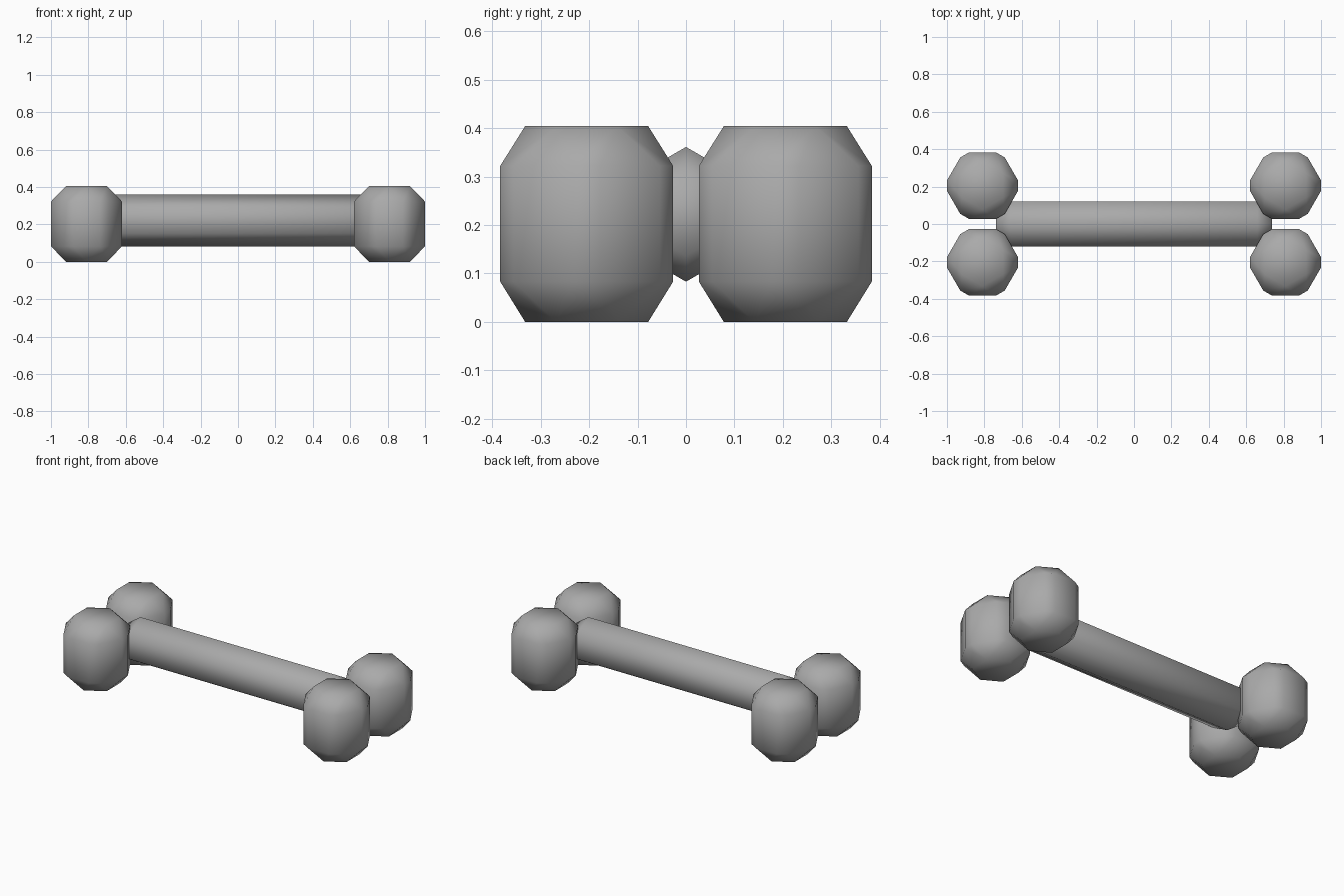
import bpy, bmesh
from math import sin, cos, radians
from mathutils import Matrix

cube = bpy.data.objects.get("Cube")
if cube:
    bpy.data.objects.remove(cube, do_unlink=True)

grey = bpy.data.materials.new("bone_grey")
grey.use_nodes = True
colour = (0.4, 0.4, 0.4, 1)
grey.diffuse_color = colour
grey.node_tree.nodes["Principled BSDF"].inputs["Base Color"].default_value = colour


def ring(radius, angles, z):
    return [(radius * cos(radians(a)), radius * sin(radians(a)), z) for a in angles]


def hull_object(name, points, matrix):
    """Convex solid around a set of rings, with flat areas merged."""
    bm = bmesh.new()
    for p in points:
        bm.verts.new(p)
    bmesh.ops.convex_hull(bm, input=bm.verts)
    bmesh.ops.dissolve_limit(bm, angle_limit=radians(1), verts=bm.verts, edges=bm.edges)
    bmesh.ops.recalc_face_normals(bm, faces=bm.faces)
    mesh = bpy.data.meshes.new(name)
    bm.to_mesh(mesh)
    bm.free()
    mesh.transform(matrix)
    mesh.materials.append(grey)
    obj = bpy.data.objects.new(name, mesh)
    bpy.context.collection.objects.link(obj)
    mesh.shade_smooth()
    return obj


# Knobs: six-sided columns with clipped corners and a smaller six-sided cap
clipped = [a + s * 8.3 for a in range(0, 360, 60) for s in (-1, 1)]
cap = range(30, 390, 60)
knob = (ring(0.127, cap, 0) + ring(0.192, clipped, 0.083)
        + ring(0.192, clipped, 0.322) + ring(0.127, cap, 0.404))
for side, x in (("left", 0.81), ("right", -0.81)):
    for end, y in (("front", -0.205), ("back", 0.205)):
        hull_object(f"{end}_{side}_knob", knob, Matrix.Translation((x, y, 0)))

# Shaft: six-sided bar with tapered ends, laid along x
six = range(0, 360, 60)
shaft = [p for s in (-1, 1) for p in ring(0.139, six, s * 0.66) + ring(0.085, six, s * 0.737)]
bar = hull_object("shaft", shaft,
                  Matrix.Translation((0, 0, 0.222)) @ Matrix.Rotation(radians(90), 4, 'Y'))
